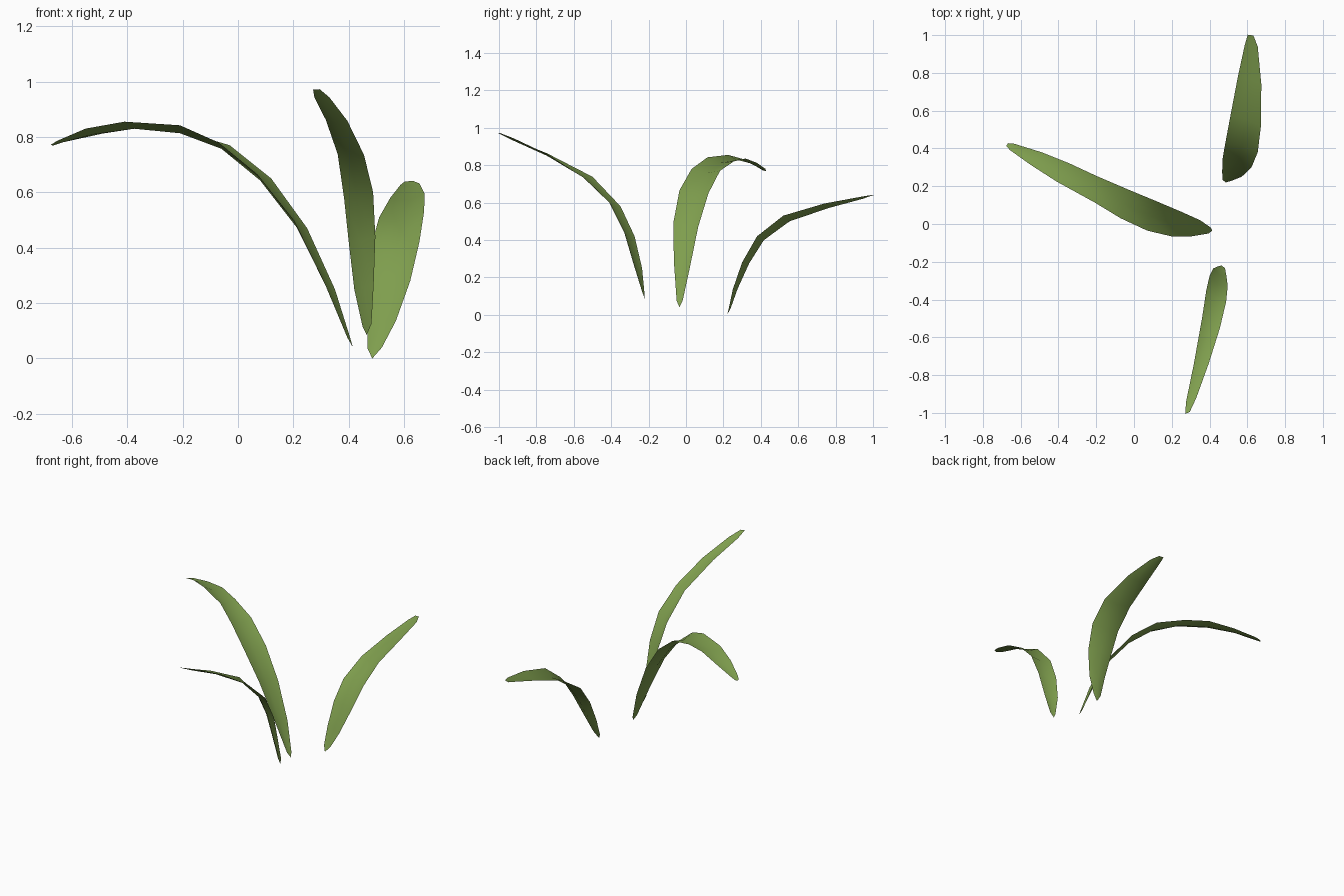
import bpy
from mathutils import Vector

green = bpy.data.materials.new("leaf_green")
green.diffuse_color = (0.21, 0.34, 0.075, 1)


def leaf(name, base, left, right, tip, sag=0.13):
    """Curved blade from its two edges, with a slightly sunken midrib."""
    n = len(left)
    L, R = [Vector(p) for p in left], [Vector(p) for p in right]
    verts = [Vector(base)]
    for i in range(n):
        along = (L[min(i + 1, n - 1)] + R[min(i + 1, n - 1)]) - (L[max(i - 1, 0)] + R[max(i - 1, 0)])
        across = R[i] - L[i]
        up = across.cross(along).normalized()
        verts += [L[i], (L[i] + R[i]) / 2 - up * across.length * sag, R[i]]
    # rounded ends: a small cap pair beside the tip point
    end = Vector(tip)
    half = (R[-1] - L[-1]) * 0.22
    verts += [end - half, end, end + half]
    faces = [(0, 2, 1), (0, 3, 2)]
    for i in range(n):
        a = 1 + 3 * i
        faces += [(a, a + 1, a + 4, a + 3), (a + 1, a + 2, a + 5, a + 4)]
    mesh = bpy.data.meshes.new(name)
    mesh.from_pydata(verts, [], faces)
    mesh.materials.append(green)
    for p in mesh.polygons:
        p.use_smooth = True
    ob = bpy.data.objects.new(name, mesh)
    bpy.context.collection.objects.link(ob)


# long leaf arching to the left
leaf("left_leaf", (0.415, -0.035, 0.04),
     [(0.395, -0.05, 0.075), (0.305, -0.065, 0.29), (0.205, -0.067, 0.495), (0.07, -0.035, 0.665),
      (-0.07, 0.03, 0.78), (-0.21, 0.115, 0.842), (-0.41, 0.225, 0.855), (-0.55, 0.315, 0.83),
      (-0.655, 0.39, 0.785)],
     [(0.405, -0.018, 0.075), (0.35, 0.02, 0.25), (0.25, 0.065, 0.47), (0.12, 0.12, 0.65),
      (-0.03, 0.182, 0.77), (-0.20, 0.255, 0.82), (-0.34, 0.32, 0.835), (-0.49, 0.38, 0.812),
      (-0.635, 0.425, 0.78)],
     (-0.672, 0.42, 0.77))

# short broad leaf leaning back
leaf("back_leaf", (0.485, 0.22, 0.0),
     [(0.468, 0.235, 0.035), (0.467, 0.275, 0.15), (0.468, 0.34, 0.29), (0.482, 0.42, 0.41),
      (0.51, 0.57, 0.51), (0.55, 0.78, 0.58), (0.587, 0.95, 0.627)],
     [(0.52, 0.23, 0.04), (0.57, 0.25, 0.135), (0.622, 0.30, 0.28), (0.655, 0.38, 0.42),
      (0.672, 0.52, 0.53), (0.674, 0.74, 0.595), (0.655, 0.94, 0.632)],
     (0.617, 1.0, 0.64))

# tall leaf leaning forward
leaf("front_leaf", (0.465, -0.22, 0.085),
     [(0.482, -0.235, 0.125), (0.49, -0.28, 0.27), (0.496, -0.33, 0.44), (0.488, -0.41, 0.60),
      (0.455, -0.55, 0.735), (0.395, -0.74, 0.858), (0.33, -0.92, 0.943)],
     [(0.45, -0.222, 0.115), (0.42, -0.235, 0.25), (0.40, -0.275, 0.42), (0.383, -0.35, 0.58),
      (0.36, -0.50, 0.738), (0.317, -0.74, 0.862), (0.276, -0.94, 0.942)],
     (0.283, -1.0, 0.972))
